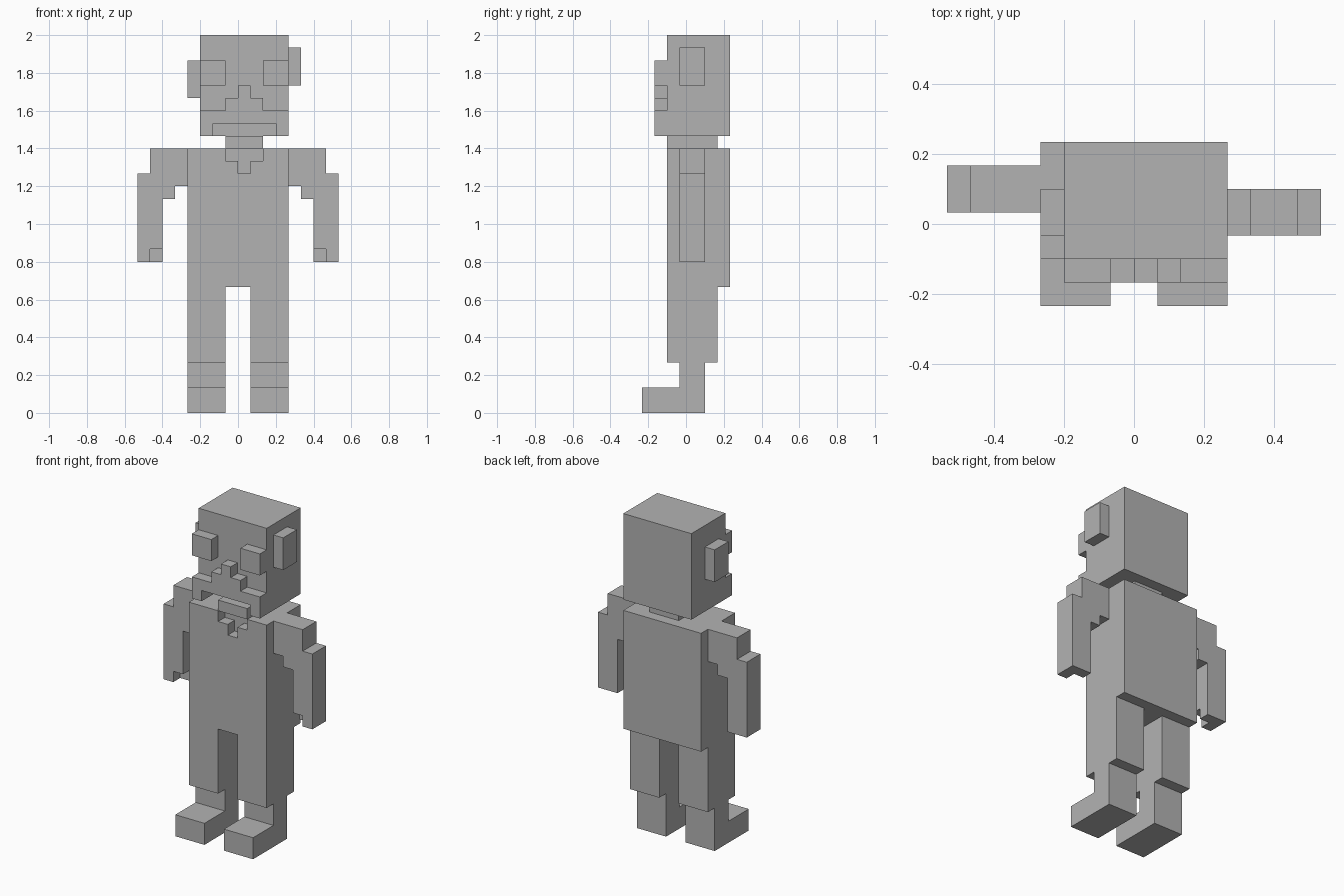
import bpy, bmesh
from mathutils import Vector

U = 2 / 30  # one block of the grid

cube = bpy.data.objects.get("Cube")
if cube:
    bpy.data.objects.remove(cube)

grey = bpy.data.materials.new("plain_grey")
grey.use_nodes = True
colour = (0.45, 0.45, 0.45, 1)
grey.diffuse_color = colour
grey.node_tree.nodes["Principled BSDF"].inputs["Base Color"].default_value = colour


def extrude(name, outline, axis, start, end):
    """Extrude an outline (x,z along y, or y,z along x), in blocks."""
    bm = bmesh.new()
    if axis == "y":
        points = [Vector((a, start, b)) for a, b in outline]
        step = Vector((0, end - start, 0))
    else:
        points = [Vector((start, a, b)) for a, b in outline]
        step = Vector((end - start, 0, 0))
    face = bm.faces.new([bm.verts.new(p * U) for p in points])
    new = bmesh.ops.extrude_face_region(bm, geom=[face])["geom"]
    bmesh.ops.translate(bm, vec=step * U,
                        verts=[g for g in new if isinstance(g, bmesh.types.BMVert)])
    bmesh.ops.recalc_face_normals(bm, faces=bm.faces)
    mesh = bpy.data.meshes.new(name)
    bm.to_mesh(mesh)
    bm.free()
    mesh.materials.append(grey)
    obj = bpy.data.objects.new(name, mesh)
    bpy.context.collection.objects.link(obj)
    return obj


def box(name, x, y, z):
    outline = [(x[0], z[0]), (x[1], z[0]), (x[1], z[1]), (x[0], z[1])]
    return extrude(name, outline, "y", *y)


def cut(obj, cutter):
    """Subtract the cutter, bake the result and remove the cutter."""
    mod = obj.modifiers.new("cut", "BOOLEAN")
    mod.operation = "DIFFERENCE"
    mod.solver = "EXACT"
    mod.object = cutter
    bpy.context.view_layer.update()
    baked = bpy.data.meshes.new_from_object(
        obj.evaluated_get(bpy.context.evaluated_depsgraph_get()))
    obj.modifiers.clear()
    obj.data = baked
    bpy.data.objects.remove(cutter)


# Torso with a stepped open collar
torso = box("torso", (-4, 4), (-1.5, 3.5), (10, 21))
collar = [(-1, 22), (-1, 20), (0, 20), (0, 19), (1, 19), (1, 20), (2, 20), (2, 22)]
cut(torso, extrude("collar_cutter", collar, "y", -2.5, -0.5))
box("neck", (-1, 2), (-1.5, 2.5), (21, 22))

# Head with a forward jaw and an open mouth
head_side = [(3.5, 22), (3.5, 30), (-1.5, 30), (-1.5, 24), (-2.5, 24), (-2.5, 22)]
head = extrude("head", head_side, "x", -3, 4)
cut(head, box("mouth_cutter", (-2, 3), (-3.5, -0.5), (21, 23)))

# Face details
box("right_eye", (-3, -1), (-2.5, -1.5), (26, 28))
box("left_eye", (2, 4), (-2.5, -1.5), (26, 28))
nose = [(-1, 24), (2, 24), (2, 25), (1, 25), (1, 26), (0, 26), (0, 25), (-1, 25)]
extrude("nose", nose, "y", -2.5, -1.5)
box("right_ear", (-4, -3), (-0.5, 1.5), (25, 28))
box("left_ear", (4, 5), (-0.5, 1.5), (26, 29))

# Arms and legs, mirrored; the arms sit at different depths
arm = [(4, 21), (7, 21), (7, 19), (8, 19), (8, 12), (6, 12),
       (6, 17), (5, 17), (5, 18), (4, 18)]
leg = [(-1.5, 10), (-1.5, 4), (-0.5, 4), (-0.5, 2), (-3.5, 2), (-3.5, 0),
       (1.5, 0), (1.5, 4), (2.5, 4), (2.5, 10)]
for side, s, y in (("left", 1, -0.5), ("right", -1, 0.5)):
    limb = extrude(side + "_arm", [(s * a, b) for a, b in arm], "y", y, y + 2)
    notch = box("hand_cutter", sorted((s * 5, s * 7)), (y - 1, y + 1), (11, 13))
    cut(limb, notch)
    extrude(side + "_leg", leg, "x", s, s * 4)
